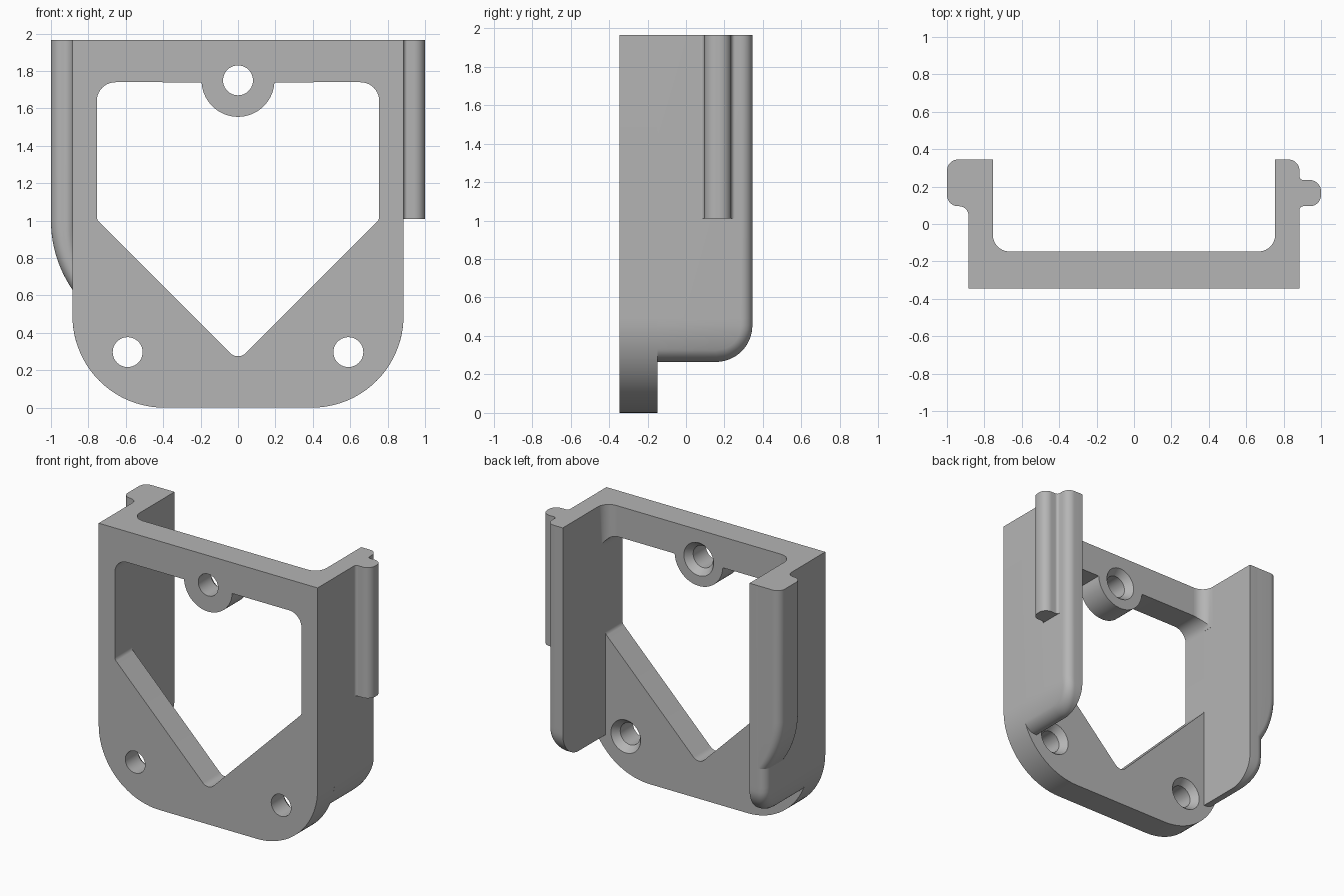
import bpy, bmesh
from math import sin, cos, tan, pi, sqrt, acos, radians
from mathutils import Vector

if "Cube" in bpy.data.objects:
    bpy.data.objects.remove(bpy.data.objects["Cube"], do_unlink=True)

grey = bpy.data.materials.new("plain grey")
grey.use_nodes = True
COLOUR = (0.46, 0.46, 0.46, 1)
grey.diffuse_color = COLOUR
grey.node_tree.nodes["Principled BSDF"].inputs["Base Color"].default_value = COLOUR

TOP, FRONT, PLATE_BACK, REAR = 1.965, -0.345, -0.147, 0.345
HALF, INNER, CORNER = 0.885, 0.755, 0.49
WALL_BASE, WALL_R, EDGE_R = 0.265, 0.19, 0.06


def loft(name, rings):
    """Closed solid through rings of equal point count."""
    bm = bmesh.new()
    vs = [[bm.verts.new(p) for p in ring] for ring in rings]
    n = len(vs[0])
    for a, b in zip(vs, vs[1:]):
        for i in range(n):
            j = (i + 1) % n
            bm.faces.new((a[i], a[j], b[j], b[i]))
    bm.faces.new(vs[0])
    bm.faces.new(vs[-1])
    bmesh.ops.remove_doubles(bm, verts=bm.verts, dist=1e-5)
    bmesh.ops.recalc_face_normals(bm, faces=bm.faces)
    me = bpy.data.meshes.new(name)
    bm.to_mesh(me)
    bm.free()
    me.materials.append(grey)
    ob = bpy.data.objects.new(name, me)
    bpy.context.collection.objects.link(ob)
    return ob


def rounded(points, steps=10):
    """Polygon of (x, y, radius) corners with filleted corners."""
    out = []
    for i, (x, y, r) in enumerate(points):
        p = Vector((x, y))
        if r == 0:
            out.append(p)
            continue
        u = (Vector(points[i - 1][:2]) - p).normalized()
        v = (Vector(points[(i + 1) % len(points)][:2]) - p).normalized()
        half = u.angle(v) / 2
        c = p + (u + v).normalized() * r / sin(half)
        s = (p + u * r / tan(half) - c) / r
        e = (p + v * r / tan(half) - c) / r
        out += [c + s.slerp(e, k / steps) * r for k in range(steps + 1)]
    return out


def prism_y(name, profile, y0, y1):
    return loft(name, [[(p[0], y, p[1]) for p in profile] for y in (y0, y1)])


def prism_z(name, profile, z0, z1, side=1):
    return loft(name, [[(side * p[0], p[1], z) for p in profile] for z in (z0, z1)])


def activate(ob):
    bpy.ops.object.select_all(action='DESELECT')
    ob.select_set(True)
    bpy.context.view_layer.objects.active = ob


def cut(ob, cutter):
    mod = ob.modifiers.new("cut", 'BOOLEAN')
    mod.operation, mod.solver, mod.object = 'DIFFERENCE', 'EXACT', cutter
    activate(ob)
    bpy.ops.object.modifier_apply(modifier=mod.name)


parts, cutters = [], []

# Face plate with rounded lower corners
plate = prism_y("face_plate", rounded(
    [(-HALF, TOP, 0), (HALF, TOP, 0), (HALF, 0, CORNER), (-HALF, 0, CORNER)], 20),
    FRONT, PLATE_BACK)
parts.append(plate)

# Pointed window, its top edge stepping round the screw boss
boss = [(0.195 * cos(radians(a)), 1.75 + 0.195 * sin(radians(a)), 0)
        for a in range(183, 358, 6)]
window = prism_y("window_cutter", rounded(
    [(INNER, 1.74, 0.1), (INNER, 1.005, 0.04), (0, 0.25, 0.06),
     (-INNER, 1.005, 0.04), (-INNER, 1.74, 0.1)] + boss), -0.5, 0.4)
cutters.append(window)
cut(plate, window)

# Screw holes, countersunk from behind
for hx, hz in ((0, 1.75), (0.59, 0.297), (-0.59, 0.297)):
    rings = [[(hx + r * cos(a * pi / 20), y, hz + r * sin(a * pi / 20)) for a in range(40)]
             for y, r in ((-0.4, 0.08), (PLATE_BACK - 0.05, 0.08),
                          (PLATE_BACK, 0.12), (PLATE_BACK + 0.02, 0.136))]
    hole = loft("screw_hole_cutter", rings)
    cutters.append(hole)
    cut(plate, hole)


def outer_x(z):
    if z >= CORNER:
        return HALF
    return HALF - CORNER + sqrt(CORNER ** 2 - (CORNER - z) ** 2)


def wall_rear(z, inset):
    zc = WALL_BASE + WALL_R
    if z >= zc:
        return REAR - inset
    return REAR - WALL_R + sqrt(max(0, (WALL_R - inset) ** 2 - (zc - z) ** 2))


# Side walls, rounded at the lower rear corner and along the outer edge
heights = [WALL_BASE + WALL_R * (i / 18) ** 2 for i in range(19)] + [CORNER, TOP]
for side, label in ((1, "left"), (-1, "right")):
    rings = []
    for z in heights:
        x = outer_x(z)
        rise = min(1, (z - WALL_BASE) / EDGE_R)
        limit = acos(1 - rise)
        ring = [(INNER, PLATE_BACK), (INNER, wall_rear(z, 0))]
        for j in range(9):
            t = limit * j / 8
            ring.append((x - EDGE_R * (1 - sin(t)),
                         wall_rear(z, EDGE_R * (1 - cos(t)))))
        ring.append((ring[-1][0], PLATE_BACK))
        rings.append([(side * px, py, z) for px, py in ring])
    parts.append(loft(label + "_wall", rings))

    # Inner fillet between the top bar and the wall
    r, e = 0.09, 0.02
    arc = [(INNER - r + r * cos(k * pi / 20), PLATE_BACK + r - r * sin(k * pi / 20))
           for k in range(11)]
    profile = ([(INNER + e, PLATE_BACK - e), (INNER + e, PLATE_BACK + r)] + arc
               + [(INNER - r, PLATE_BACK - e)])
    fillet = prism_z(label + "_inner_fillet", profile, 1.65, TOP, side)
    cut(fillet, window)
    parts.append(fillet)

# Narrow guide rail on the left wall
rail = rounded([(0.86, 0.07, 0), (HALF, 0.07, 0), (HALF, 0.095, 0.02), (1, 0.095, 0.06),
                (1, 0.235, 0.06), (HALF, 0.235, 0.02), (HALF, 0.26, 0), (0.86, 0.26, 0)])
parts.append(prism_z("left_guide_rail", rail, 1.01, TOP))

# Wide guide ridge on the right wall, its lower end sweeping into the wall
ridge = rounded([(-0.82, 0.04, 0), (-HALF, 0.04, 0), (-HALF, 0.095, 0.05),
                 (-1, 0.095, 0.06), (-1, REAR, EDGE_R), (-0.82, REAR, 0)])
sweep, rings = 0.65, []
for z in [TOP] + [1 - 0.37 * i / 14 for i in range(15)]:
    shift = sweep - sqrt(sweep ** 2 - max(0, 1 - z) ** 2)
    rings.append([(min(p.x + shift, -0.82), p.y, z) for p in ridge])
# keep the buried inner edge distinct so the sections stay closed
parts.append(loft("right_guide_ridge", rings))

for cutter in cutters:
    bpy.data.objects.remove(cutter, do_unlink=True)
for ob in parts:
    activate(ob)
    bpy.ops.object.shade_smooth_by_angle(angle=radians(30))
